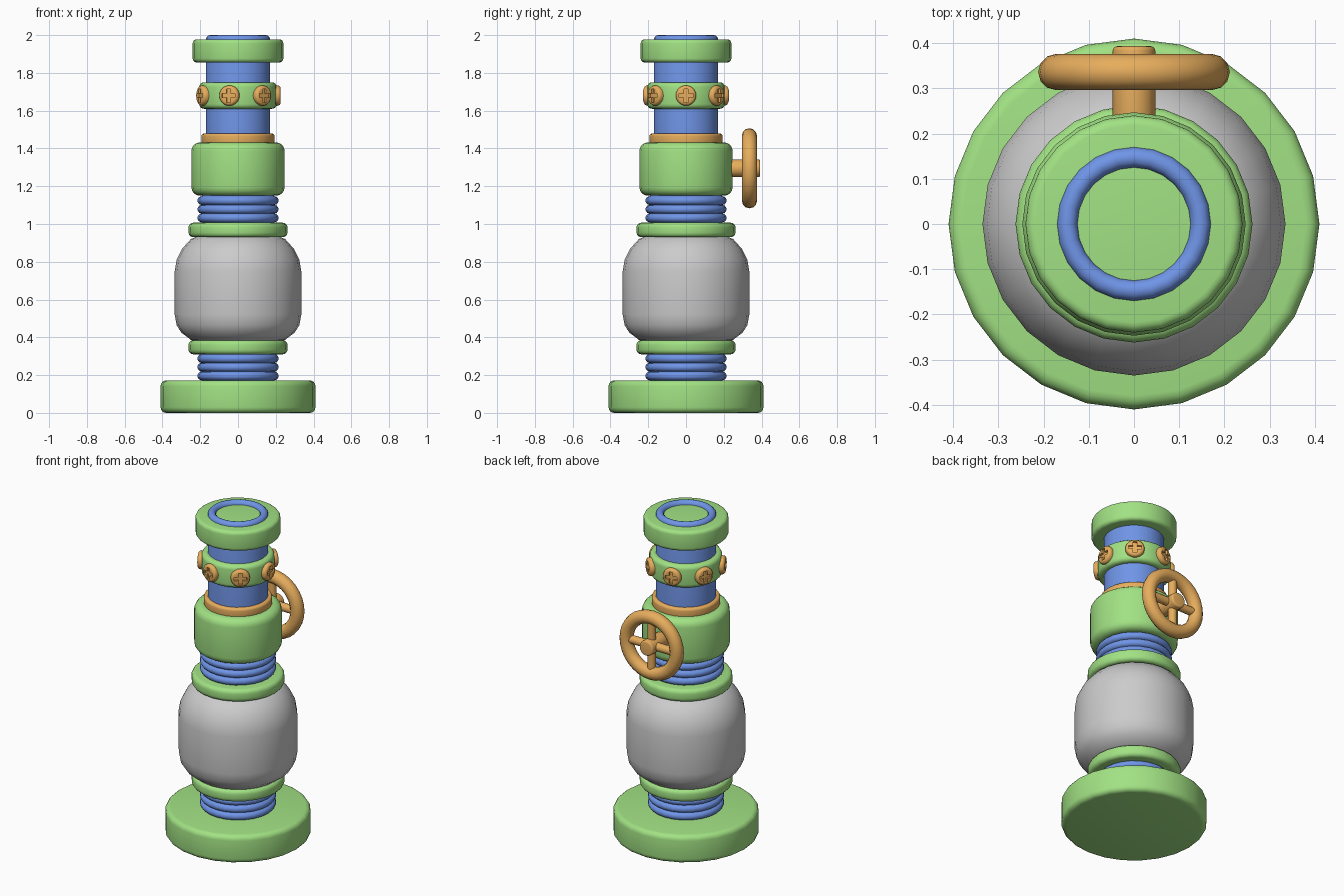
import bpy, bmesh
from math import sin, cos, pi, radians, tau
from mathutils import Matrix

if "Cube" in bpy.data.objects:
    bpy.data.objects.remove(bpy.data.objects["Cube"])


def material(name, rgb):
    m = bpy.data.materials.new(name)
    m.diffuse_color = (*rgb, 1)
    m.use_nodes = True
    m.node_tree.nodes["Principled BSDF"].inputs["Base Color"].default_value = m.diffuse_color
    return m


GREEN = material("green_paint", (0.36, 0.76, 0.23))
BLUE = material("blue_paint", (0.16, 0.30, 0.80))
ORANGE = material("orange_paint", (0.80, 0.42, 0.11))


def finish(name, bm, mat, matrix=Matrix()):
    bmesh.ops.recalc_face_normals(bm, faces=bm.faces)
    me = bpy.data.meshes.new(name)
    bm.to_mesh(me)
    bm.free()
    for p in me.polygons:
        p.use_smooth = True
    me.set_sharp_from_angle(angle=radians(35))
    if mat:
        me.materials.append(mat)
    ob = bpy.data.objects.new(name, me)
    ob.matrix_world = matrix
    bpy.context.collection.objects.link(ob)
    return ob


def lathe(name, profile, mat, matrix=Matrix(), n=24):
    """Revolve (radius, height) points around z and cap both ends."""
    bm = bmesh.new()
    rings = [[bm.verts.new((r * cos(tau * i / n), r * sin(tau * i / n), z)) for i in range(n)]
             for r, z in profile]
    for a, b in zip(rings, rings[1:]):
        for i in range(n):
            j = (i + 1) % n
            bm.faces.new((a[i], a[j], b[j], b[i]))
    bm.faces.new(rings[0])
    bm.faces.new(rings[-1])
    return finish(name, bm, mat, matrix)


def arc(r, z, rad, a0, a1, seg=4):
    angles = [radians(a0 + (a1 - a0) * i / seg) for i in range(seg + 1)]
    return [(r + rad * cos(a), z + rad * sin(a)) for a in angles]


def disc(name, z0, z1, r, bevel, mat, matrix=Matrix(), n=24):
    """Cylinder with rounded rims."""
    prof = arc(r - bevel, z0 + bevel, bevel, -90, 0) + arc(r - bevel, z1 - bevel, bevel, 0, 90)
    return lathe(name, prof, mat, matrix, n)


# Base, clamps, valve block and flange
disc("base_plate", 0.0, 0.172, 0.41, 0.03, GREEN)
disc("lower_clamp", 0.31, 0.385, 0.262, 0.025, GREEN)
disc("upper_clamp", 0.93, 1.007, 0.262, 0.025, GREEN)
disc("valve_block", 1.15, 1.432, 0.247, 0.045, GREEN)
disc("seal_ring", 1.42, 1.48, 0.193, 0.015, ORANGE)
disc("bolt_collar", 1.61, 1.75, 0.205, 0.025, GREEN)
disc("top_flange", 1.855, 1.978, 0.24, 0.022, GREEN)

# Swollen body
lathe("body", [(0.2, 0.37), (0.25, 0.387), (0.30, 0.425), (0.325, 0.465), (0.335, 0.52),
               (0.335, 0.75), (0.325, 0.81), (0.295, 0.87), (0.25, 0.92), (0.2, 0.94)], None)

# Ribbed couplings
for name, z0 in (("lower_ribs", 0.17), ("upper_ribs", 1.006)):
    prof = [(0.17, z0 - 0.03)]
    for k in range(3):
        prof += arc(0.192, z0 + 0.026 + 0.046 * k, 0.023, -85, 85, 6)
    lathe(name, prof + [(0.17, z0 + 0.17)], BLUE)

# Upper pipe with hollow mouth
lathe("pipe", [(0.17, 1.42)] + arc(0.1475, 1.9775, 0.0225, 0, 180, 6) + [(0.125, 1.75)], BLUE)

# Cross-head bolts around the collar
def bolt_matrix(a):
    return Matrix.Translation((0, 0, 1.68)) @ Matrix.Rotation(a, 4, 'Z') @ Matrix.Rotation(pi / 2, 4, 'Y')


bolt = disc("bolt_1", 0.17, 0.226, 0.054, 0.017, ORANGE, n=20)
bm = bmesh.new()
w, l = 0.011, 0.036
quarter = [(l, -w), (l, w), (w, w)]
pts = []
for q in range(4):
    c, s = round(cos(q * pi / 2)), round(sin(q * pi / 2))
    pts += [(x * c - y * s, x * s + y * c, 0.212) for x, y in quarter]
face = bm.faces.new([bm.verts.new(p) for p in pts])
ext = bmesh.ops.extrude_face_region(bm, geom=[face])
bmesh.ops.translate(bm, vec=(0, 0, 0.05), verts=[v for v in ext["geom"] if isinstance(v, bmesh.types.BMVert)])
cutter = finish("cross_cutter", bm, ORANGE)
cutter.hide_render = True
mod = bolt.modifiers.new("cross_slot", 'BOOLEAN')
mod.object = cutter
mod.solver = 'EXACT'
bpy.context.view_layer.objects.active = bolt
bpy.ops.object.modifier_apply(modifier=mod.name)
bpy.data.objects.remove(cutter)
bolt.data.set_sharp_from_angle(angle=radians(35))
bolt.matrix_world = bolt_matrix(0)
for i in range(1, 7):
    ob = bpy.data.objects.new(f"bolt_{i + 1}", bolt.data)
    ob.matrix_world = bolt_matrix(tau * i / 7)
    bpy.context.collection.objects.link(ob)

# Hand wheel at the back: stem, rim and spokes
wheel = Matrix.Translation((0, 0, 1.295)) @ Matrix.Rotation(-pi / 2, 4, 'X')
disc("wheel_stem", 0.2, 0.393, 0.047, 0.01, ORANGE, wheel, 16)
bm = bmesh.new()
N, M = 32, 12
grid = [[bm.verts.new(((0.172 + 0.04 * cos(tau * j / M)) * cos(tau * i / N),
                       (0.172 + 0.04 * cos(tau * j / M)) * sin(tau * i / N),
                       0.336 + 0.04 * sin(tau * j / M))) for j in range(M)] for i in range(N)]
for i in range(N):
    for j in range(M):
        a, b, k = grid[i], grid[(i + 1) % N], (j + 1) % M
        bm.faces.new((a[j], b[j], b[k], a[k]))
finish("wheel_rim", bm, ORANGE, wheel)
for name, axis in (("spoke_across", 'Y'), ("spoke_upright", 'X')):
    m = wheel @ Matrix.Translation((0, 0, 0.336)) @ Matrix.Rotation(pi / 2, 4, axis)
    lathe(name, [(0.025, -0.165), (0.025, 0.165)], ORANGE, m, 12)
